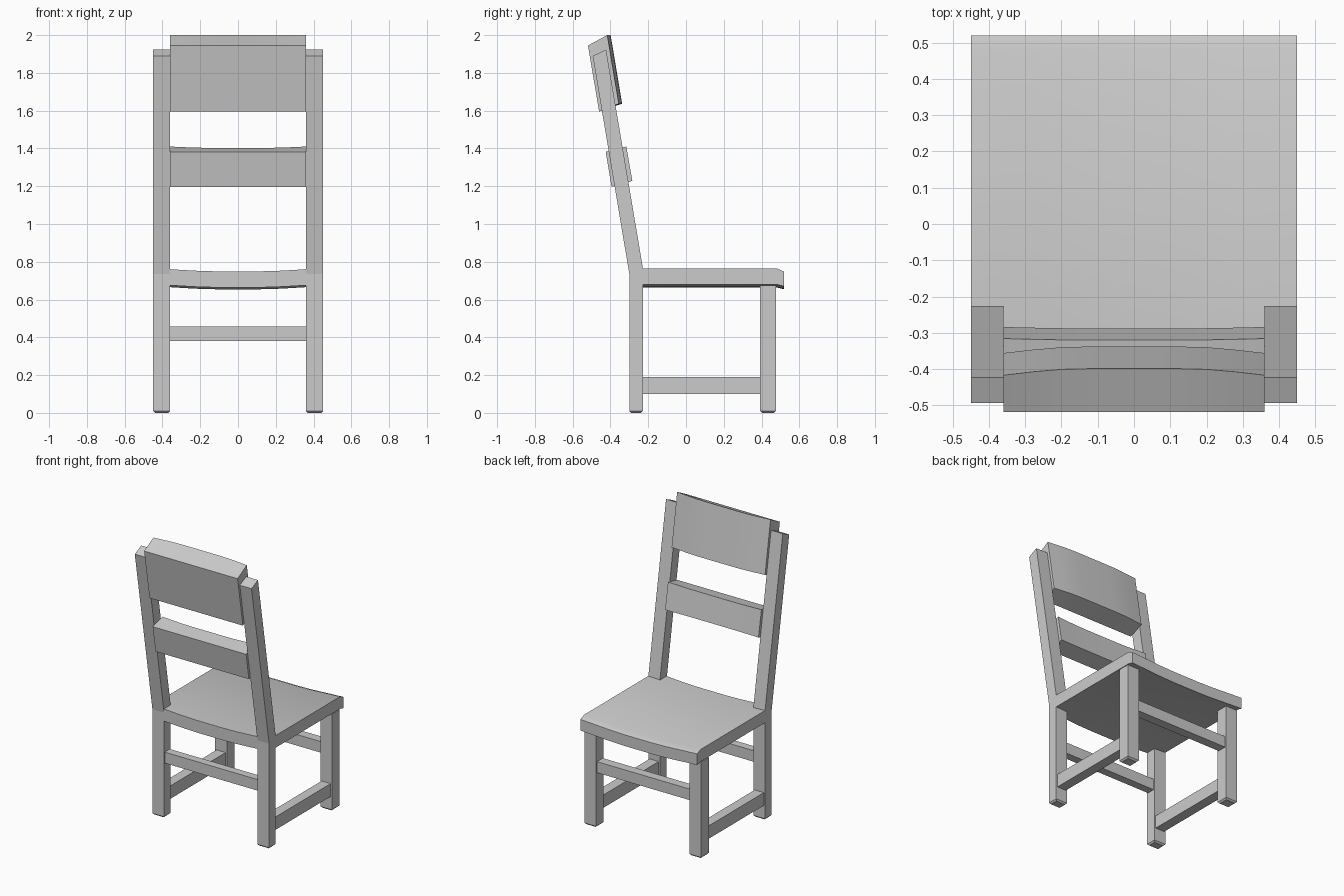
import bpy, bmesh

if "Cube" in bpy.data.objects:
    bpy.data.objects.remove(bpy.data.objects["Cube"])


def finish(name, bm, smooth=False):
    bmesh.ops.recalc_face_normals(bm, faces=bm.faces)
    me = bpy.data.meshes.new(name)
    bm.to_mesh(me)
    bm.free()
    ob = bpy.data.objects.new(name, me)
    bpy.context.collection.objects.link(ob)
    if smooth:
        bpy.ops.object.select_all(action='DESELECT')
        ob.select_set(True)
        bpy.context.view_layer.objects.active = ob
        bpy.ops.object.shade_smooth_by_angle()
    return ob


def loft(name, stations, profile, smooth=False):
    """Skin a (y, z) profile along x; profile(x) gives the section at x."""
    bm = bmesh.new()
    rings = [[bm.verts.new((x, y, z)) for y, z in profile(x)] for x in stations]
    n = len(rings[0])
    for a, b in zip(rings, rings[1:]):
        for i in range(n):
            j = (i + 1) % n
            bm.faces.new((a[i], a[j], b[j], b[i]))
    bm.faces.new(rings[0])
    bm.faces.new(rings[-1])
    return finish(name, bm, smooth)


def box(name, x0, x1, y0, y1, z0, z1, foot=0.0):
    """Box; foot > 0 tapers the lower end with a small chamfer."""
    levels = [(z0, foot), (z0 + foot, 0), (z1, 0)] if foot else [(z0, 0), (z1, 0)]
    bm = bmesh.new()
    rings = [[bm.verts.new(p) for p in ((x0 + i, y0 + i, z), (x1 - i, y0 + i, z),
                                        (x1 - i, y1 - i, z), (x0 + i, y1 - i, z))]
             for z, i in levels]
    for a, b in zip(rings, rings[1:]):
        for i in range(4):
            j = (i + 1) % 4
            bm.faces.new((a[i], a[j], b[j], b[i]))
    bm.faces.new(rings[0])
    bm.faces.new(rings[-1])
    return finish(name, bm)


def bow(x, flat=0.16, half=0.36):
    """1 across the flat middle, easing to 0 at the ends."""
    t = max(0.0, min(1.0, (abs(x) - flat) / (half - flat)))
    return 1 - t ** 1.4


SLAT_X = (-0.36, -0.28, -0.2, -0.12, 0.12, 0.2, 0.28, 0.36)
SEAT_X = (-0.45, -0.36, -0.28, -0.2, -0.1, 0.1, 0.2, 0.28, 0.36, 0.45)


# Seat, dished across its width with a rounded-down lip
def seat_section(x):
    s = 0.016 * bow(x, 0.12, 0.42)
    return [(y, z - s) for y, z in ((-0.30, 0.68), (-0.30, 0.765), (0.48, 0.765),
                                    (0.52, 0.748), (0.52, 0.67), (0.48, 0.68))]


loft("seat", SEAT_X, seat_section, True)

# Legs, leaning back posts and side stretchers on both sides
post = [(-0.30, 0.68), (-0.30, 0.735), (-0.494, 1.89), (-0.423, 1.923),
        (-0.228, 0.765), (-0.228, 0.68)]
for side, s in (("left", -1), ("right", 1)):
    a, b = sorted((0.36 * s, 0.45 * s))
    box(f"{side}_back_leg", a, b, -0.30, -0.228, 0, 0.68, 0.01)
    box(f"{side}_front_leg", a, b, 0.392, 0.476, 0, 0.675, 0.01)
    loft(f"{side}_back_post", (a, b), lambda x: post)
    box(f"{side}_side_stretcher", a + 0.01, b - 0.01, -0.23, 0.394, 0.10, 0.19)

# Cross stretchers
box("back_stretcher", -0.362, 0.362, -0.292, -0.236, 0.38, 0.457)
box("front_stretcher", -0.362, 0.362, 0.402, 0.466, 0.38, 0.457)

# Top slat, bowed forward on its seat side
loft("top_slat", SLAT_X, lambda x: [
    (-0.46, 1.595), (-0.519, 1.945),
    (-0.417 + 0.018 * bow(x), 2.0), (-0.356 + 0.018 * bow(x), 1.637)], True)

# Middle slat, slightly hollowed on its seat side
loft("middle_slat", SLAT_X, lambda x: [
    (-0.394, 1.197), (-0.425, 1.382),
    (-0.316 - 0.004 * bow(x), 1.41 - 0.007 * bow(x)),
    (-0.284 - 0.004 * bow(x), 1.228)], True)
